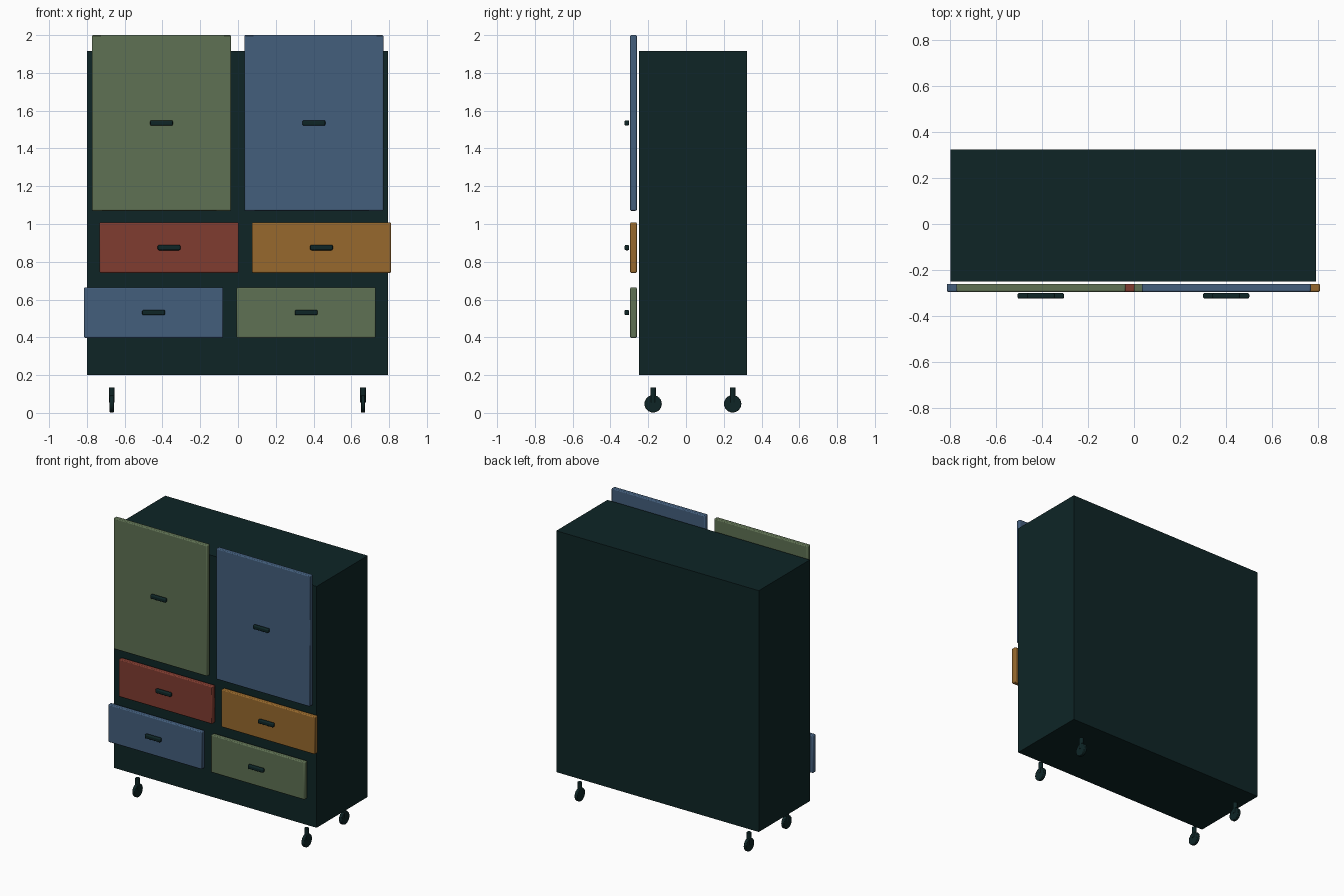
import bpy
import math

cube = bpy.data.objects.get("Cube")
if cube:
    bpy.data.objects.remove(cube, do_unlink=True)


def material(name, hex_code):
    """Flat material from an sRGB hex code, stored as linear values."""
    srgb = [int(hex_code[i:i + 2], 16) / 255 for i in (0, 2, 4)]
    colour = [((c + 0.055) / 1.055) ** 2.4 for c in srgb] + [1.0]
    mat = bpy.data.materials.new(name)
    mat.use_nodes = True
    mat.diffuse_color = colour
    bsdf = next(n for n in mat.node_tree.nodes if n.type == "BSDF_PRINCIPLED")
    bsdf.inputs["Base Color"].default_value = colour
    return mat


DARK = material("dark_teal", "0e2526")
GREEN = material("sage_green", "5f7153")
BLUE = material("slate_blue", "435e7c")
RED = material("brick_red", "803c30")
OCHRE = material("ochre", "97692d")


def finish(name, mat, bevel=0.0, segments=2):
    obj = bpy.context.object
    obj.name = obj.data.name = name
    obj.data.materials.append(mat)
    if bevel:
        mod = obj.modifiers.new("soft_edges", "BEVEL")
        mod.width = bevel
        mod.segments = segments
    bpy.ops.object.shade_smooth_by_angle(angle=math.radians(30))
    return obj


def box(name, mat, centre, size, bevel=0.0, segments=2):
    bpy.ops.mesh.primitive_cube_add(size=1, location=centre)
    bpy.context.object.scale = size
    bpy.ops.object.transform_apply(location=False, rotation=False, scale=True)
    return finish(name, mat, bevel, segments)


def cylinder(name, mat, centre, radius, depth, turn=(0, 0, 0), bevel=0.0):
    bpy.ops.mesh.primitive_cylinder_add(
        vertices=24, radius=radius, depth=depth, location=centre, rotation=turn)
    return finish(name, mat, bevel)


# Cabinet carcass
MID_X = -0.003
box("cabinet_body", DARK, (MID_X, 0.037, 1.058), (1.592, 0.574, 1.715))

# Doors and drawer fronts, each with its own handle
PANEL_WIDTH = 0.736
panels = [
    ("right_door", GREEN, -0.405, 1.535, 0.93),
    ("left_door", BLUE, 0.402, 1.535, 0.93),
    ("right_upper_drawer", RED, -0.365, 0.875, 0.267),
    ("left_upper_drawer", OCHRE, 0.442, 0.875, 0.267),
    ("right_lower_drawer", BLUE, -0.447, 0.531, 0.267),
    ("left_lower_drawer", GREEN, 0.361, 0.531, 0.267),
]
for name, mat, x, z, height in panels:
    box(name, mat, (x, -0.278, z), (PANEL_WIDTH, 0.035, height), 0.006)
    box(name + "_handle", DARK, (x, -0.313, z), (0.12, 0.024, 0.028), 0.007, 3)

# Casters: an upright stem over a narrow wheel
for side, sx in (("right", -1), ("left", 1)):
    for end, y in (("front", -0.174), ("back", 0.247)):
        x = MID_X + sx * 0.665
        cylinder(f"{end}_{side}_caster_stem", DARK, (x, y, 0.095), 0.015, 0.08)
        cylinder(f"{end}_{side}_caster_wheel", DARK, (x, y, 0.048), 0.046, 0.022,
                 (0, math.pi / 2, 0), 0.004)
        bpy.context.object.location.z = 0.046 + 0.002
